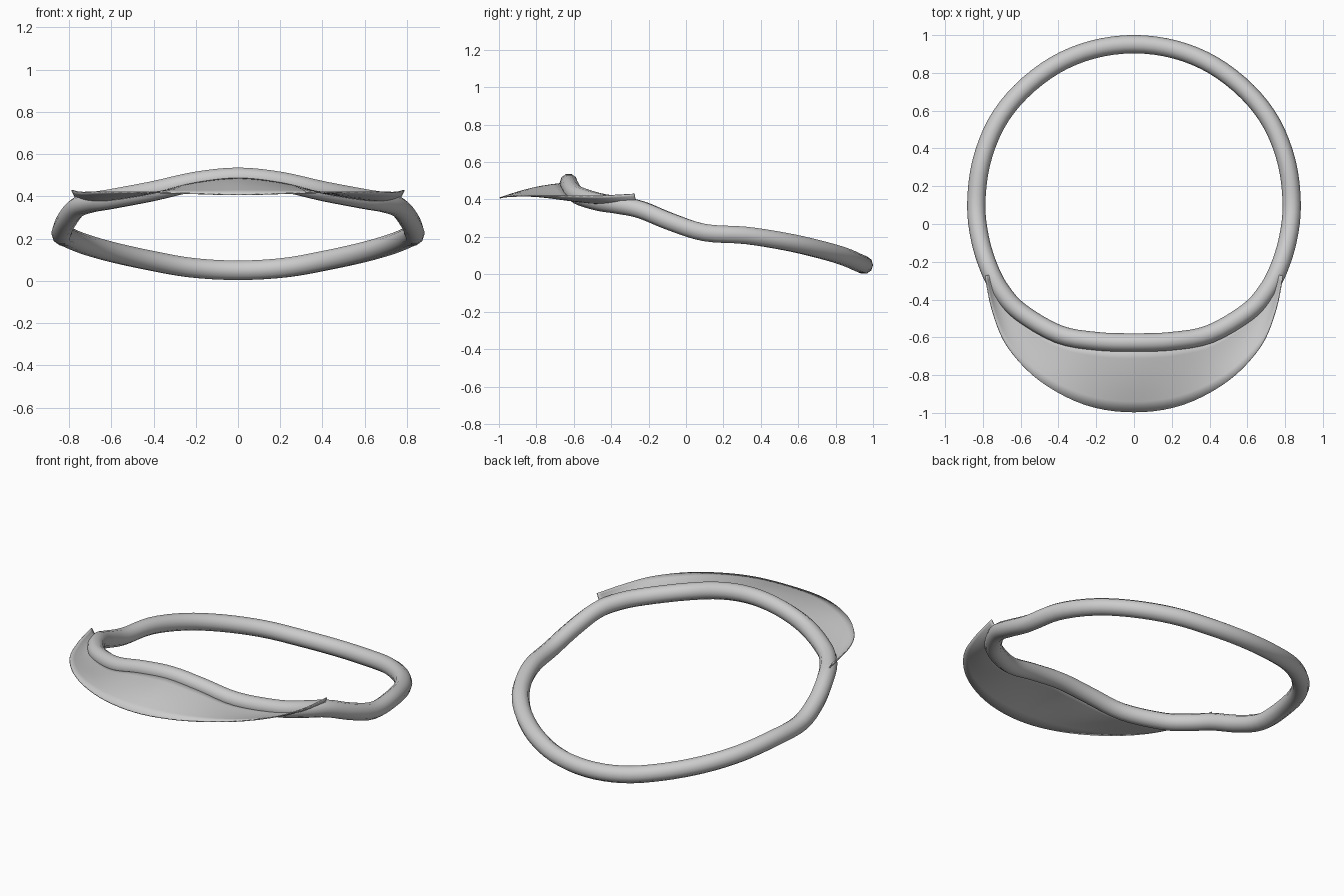
import bpy, bmesh, math
from mathutils import Vector

if "Cube" in bpy.data.objects:
    bpy.data.objects.remove(bpy.data.objects["Cube"])

grey = bpy.data.materials.new("light_grey")
grey.diffuse_color = (0.6, 0.6, 0.6, 1)
grey.use_nodes = True
grey.node_tree.nodes["Principled BSDF"].inputs["Base Color"].default_value = grey.diffuse_color


def spline(pts, steps, closed=False):
    """Smooth interpolation through the control points."""
    p = [Vector(q) for q in pts]
    n = len(p)
    get = (lambda i: p[i % n]) if closed else (lambda i: p[max(0, min(n - 1, i))])
    out = []
    for i in range(n if closed else n - 1):
        a, b, c, d = get(i - 1), get(i), get(i + 1), get(i + 2)
        for s in range(steps):
            t = s / steps
            out.append(0.5 * (2 * b + (c - a) * t + (2 * a - 5 * b + 4 * c - d) * t * t
                              + (3 * b - 3 * c + d - a) * t ** 3))
    return out if closed else out + [p[-1]]


def mirrored(half):
    """Half outline from the centre line outwards, completed to -x."""
    return [(-x, y, z) for x, y, z in reversed(half) if x > 0] + half


def grid_object(name, rows, closed):
    bm = bmesh.new()
    vs = [[bm.verts.new(v) for v in r] for r in rows]
    n, m = len(vs), len(vs[0])
    for i in range(n if closed else n - 1):
        for j in range(m if closed else m - 1):
            k, l = (i + 1) % n, (j + 1) % m
            bm.faces.new((vs[i][j], vs[k][j], vs[k][l], vs[i][l]))
    bmesh.ops.recalc_face_normals(bm, faces=bm.faces)
    me = bpy.data.meshes.new(name)
    bm.to_mesh(me)
    bm.free()
    me.materials.append(grey)
    me.polygons.foreach_set("use_smooth", [True] * len(me.polygons))
    ob = bpy.data.objects.new(name, me)
    bpy.context.collection.objects.link(ob)
    return ob


# Head band: tube swept along a wavy closed loop
half = [(0, -.627, .49), (.2, -.62, .47), (.4, -.583, .425), (.6, -.467, .387),
        (.70, -.36, .37), (.765, -.24, .345), (.815, -.08, .28), (.835, .1, .223),
        (.81, .32, .208), (.73, .53, .175), (.6, .70, .137), (.42, .84, .097), (.22, .923, .062)]
loop = mirrored(half)[:] + [(0, .952, .05)]
path = spline(loop, 4, closed=True)
SIDES, R = 10, .0485
rows = []
for i, c in enumerate(path):
    t = (path[(i + 1) % len(path)] - path[i - 1]).normalized()
    side = t.cross(Vector((0, 0, 1))).normalized()
    up = side.cross(t)
    rows.append([c + R * (math.cos(a) * side + math.sin(a) * up)
                 for a in (2 * math.pi * k / SIDES for k in range(SIDES))])
grid_object("head_band", rows, True)

# Brim: thin crescent sheet between the band and the outer edge
inner = [(0, -.655, .487), (.2, -.648, .465), (.4, -.613, .415), (.6, -.50, .382),
         (.69, -.40, .378), (.755, -.265, .387)]
outer = [(0, -.996, .408), (.26, -.957, .415), (.50, -.83, .42), (.67, -.65, .42),
         (.75, -.46, .42), (.787, -.275, .43)]
inn, out = spline(mirrored(inner), 5), spline(mirrored(outer), 5)
rows = []
for a, b in zip(inn, out):
    # domed at the middle, dished towards the tips
    bulge = .012 - .022 * min(1, abs(b.x) / .6)
    rows.append([a.lerp(b, s / 6) + Vector((0, 0, bulge * math.sin(math.pi * s / 6)))
                 for s in range(7)])
brim = grid_object("brim", rows, False)
mod = brim.modifiers.new("thickness", 'SOLIDIFY')
mod.thickness = .006
mod.offset = 0
